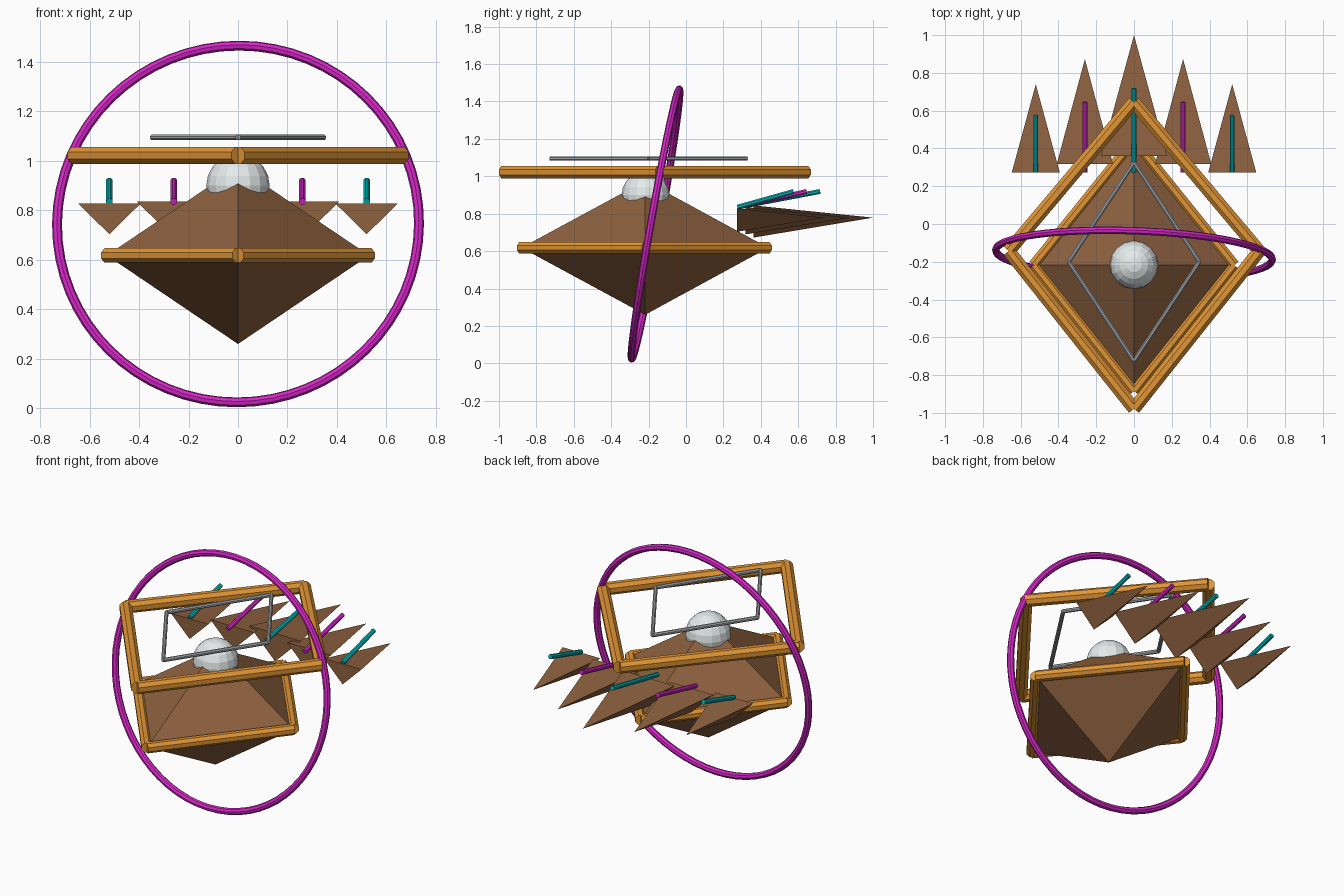
import bpy, bmesh, math
from mathutils import Vector, Matrix

if "Cube" in bpy.data.objects:
    bpy.data.objects.remove(bpy.data.objects["Cube"])


def material(name, r, g, b):
    m = bpy.data.materials.new(name)
    m.diffuse_color = (r, g, b, 1)
    m.use_nodes = True
    m.node_tree.nodes["Principled BSDF"].inputs["Base Color"].default_value = m.diffuse_color
    return m


BROWN = material("brown", 0.27, 0.12, 0.05)
ORANGE = material("orange", 0.75, 0.30, 0.035)
MAGENTA = material("magenta", 0.68, 0.02, 0.58)
TEAL = material("teal", 0.0, 0.45, 0.48)
PALE = material("pale", 0.78, 0.83, 0.83)
GREY = material("grey", 0.38, 0.40, 0.42)


def finish(bm, name, mat):
    bmesh.ops.recalc_face_normals(bm, faces=bm.faces)
    me = bpy.data.meshes.new(name)
    bm.to_mesh(me)
    bm.free()
    me.materials.append(mat)
    ob = bpy.data.objects.new(name, me)
    bpy.context.collection.objects.link(ob)
    return ob


def add_rod(bm, a, b, r, sides=8):
    a, b = Vector(a), Vector(b)
    d = b - a
    rot = d.to_track_quat('Z', 'Y').to_matrix().to_4x4()
    spin = Matrix.Rotation(math.pi / sides, 4, 'Z')
    bmesh.ops.create_cone(bm, cap_ends=True, segments=sides, radius1=r, radius2=r,
                          depth=d.length, matrix=Matrix.Translation((a + b) / 2) @ rot @ spin)


def diamond(x, y_mid, y_front, y_back, z):
    return [(x, y_mid, z), (0, y_back, z), (-x, y_mid, z), (0, y_front, z)]


def diamond_frame(name, corners, r, mat):
    bm = bmesh.new()
    for i in range(4):
        add_rod(bm, corners[i], corners[(i + 1) % 4], r)
    return finish(bm, name, mat)


# Double-pyramid body
bm = bmesh.new()
rim = [bm.verts.new(c) for c in diamond(0.53, -0.218, -0.88, 0.44, 0.618)]
for z in (0.976, 0.26):
    apex = bm.verts.new((0, -0.218, z))
    for i in range(4):
        bm.faces.new((rim[i], rim[(i + 1) % 4], apex))
finish(bm, "body", BROWN)

# Dome sphere on the body
bm = bmesh.new()
bmesh.ops.create_uvsphere(bm, u_segments=16, v_segments=10, radius=0.128,
                          matrix=Matrix.Translation((0, -0.216, 0.90)))
finish(bm, "dome", PALE)

# Three diamond frames
diamond_frame("lower_frame", diamond(0.53, -0.218, -0.885, 0.44, 0.618), 0.032, ORANGE)
diamond_frame("upper_frame", diamond(0.663, -0.143, -0.978, 0.645, 1.022), 0.037, ORANGE)
diamond_frame("top_frame", diamond(0.346, -0.2, -0.725, 0.325, 1.095), 0.012, GREY)

# Large tilted ring
R, r, NU, NV = 0.732, 0.02, 64, 8
pose = (Matrix.Translation((0, -0.163, 0.745)) @ Matrix.Rotation(math.radians(-2), 4, 'Z')
        @ Matrix.Rotation(math.radians(80), 4, 'X'))
bm = bmesh.new()
loops = []
for i in range(NU):
    u = math.tau * i / NU
    loop = []
    for j in range(NV):
        v = math.tau * j / NV
        d = R + r * math.cos(v)
        loop.append(bm.verts.new(pose @ Vector((d * math.cos(u), d * math.sin(u), r * math.sin(v)))))
    loops.append(loop)
for i in range(NU):
    p, q = loops[i], loops[(i + 1) % NU]
    for j in range(NV):
        k = (j + 1) % NV
        bm.faces.new((p[j], q[j], q[k], p[k]))
finish(bm, "ring", MAGENTA)

# Tail fan: three-sided spikes, each with a slanted rod above
for i in range(-2, 3):
    x = 0.26 * i
    base, tip, half, rod_end = [(0.36, 1.0, 0.175, 0.717), (0.317, 0.873, 0.149, 0.645),
                                (0.273, 0.74, 0.127, 0.575)][abs(i)]
    h, cz = half * 0.655, 0.787
    bm = bmesh.new()
    a, b, c, t = [bm.verts.new(p) for p in ((x - half, base, cz + h / 2), (x + half, base, cz + h / 2),
                                            (x, base, cz - h), (x, tip, 0.779))]
    for f in ((a, b, c), (a, b, t), (b, c, t), (c, a, t)):
        bm.faces.new(f)
    finish(bm, f"tail_spike_{i + 3}", BROWN)
    bm = bmesh.new()
    add_rod(bm, (x, 0.275, 0.835), (x, rod_end, 0.919), 0.014)
    finish(bm, f"tail_rod_{i + 3}", MAGENTA if abs(i) == 1 else TEAL)
